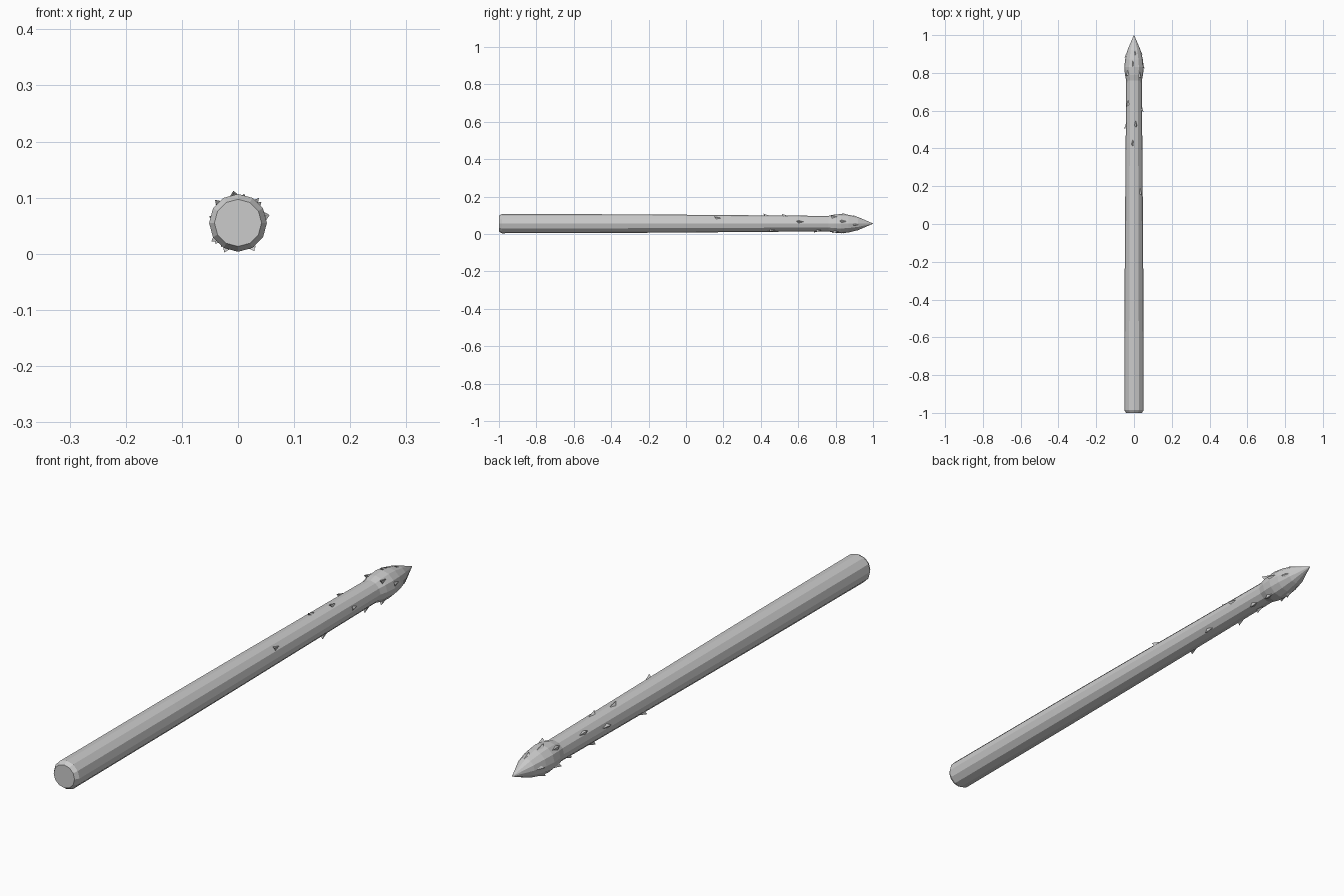
import bpy, bmesh
from math import sin, cos, pi, radians
from mathutils import Vector

if "Cube" in bpy.data.objects:
    bpy.data.objects.remove(bpy.data.objects["Cube"])

CZ = 0.055     # height of the long axis
SIDES = 12


def on_axis(y, r, a):
    return Vector((r * cos(a), y, CZ + r * sin(a)))


def finish(name, bm):
    bmesh.ops.recalc_face_normals(bm, faces=bm.faces)
    me = bpy.data.meshes.new(name)
    bm.to_mesh(me)
    bm.free()
    ob = bpy.data.objects.new(name, me)
    bpy.context.collection.objects.link(ob)
    return ob


def lathe(name, profile):
    bm = bmesh.new()
    rings = [[bm.verts.new(on_axis(y, r, 2 * pi * i / SIDES)) for i in range(SIDES)]
             for y, r in profile]
    for a, b in zip(rings, rings[1:]):
        for i in range(SIDES):
            j = (i + 1) % SIDES
            bm.faces.new((a[i], a[j], b[j], b[i]))
    bm.faces.new(rings[0])
    bm.faces.new(rings[-1])
    return finish(name, bm)


# Tapered shaft with a chamfered butt
shaft_profile = [(-1.0, 0.042), (-0.985, 0.0515), (-0.4, 0.050),
                 (0.0, 0.0475), (0.43, 0.044), (0.78, 0.041)]
lathe("shaft", shaft_profile)

# Swollen pointed head
head_profile = [(0.76, 0.041), (0.79, 0.048), (0.83, 0.0515),
                (0.87, 0.047), (0.92, 0.035), (0.99, 0.005), (1.0, 0.001)]
lathe("head", head_profile)


def radius(y):
    prof = shaft_profile if y < 0.76 else head_profile
    for (y0, r0), (y1, r1) in zip(prof, prof[1:]):
        if y0 <= y <= y1:
            return r0 + (r1 - r0) * (y - y0) / (y1 - y0)
    return prof[-1][1]


# Small backward-pointing barbs: (position along shaft, angle around it)
barbs = [(0.17, 42), (0.43, 98), (0.53, 78), (0.64, 140), (0.61, 14), (0.52, 168),
         (0.46, 305), (0.71, 300), (0.30, 222), (0.58, 235), (0.70, 250),
         (0.79, 50), (0.84, 14), (0.91, 350), (0.80, 135), (0.85, 98), (0.91, 80),
         (0.80, 300), (0.86, 245), (0.80, 215), (0.90, 180)]
bm = bmesh.new()
for y, deg in barbs:
    a = radians(deg)
    r = radius(y)
    w = 0.009 / r
    front = bm.verts.new(on_axis(y + 0.018, radius(y + 0.018) - 0.001, a))
    left = bm.verts.new(on_axis(y - 0.008, radius(y - 0.008) - 0.002, a - w))
    right = bm.verts.new(on_axis(y - 0.008, radius(y - 0.008) - 0.002, a + w))
    tip = bm.verts.new(on_axis(y - 0.018, min(r + 0.010, 0.058), a))
    for f in ((front, left, tip), (front, tip, right), (left, right, tip), (front, right, left)):
        bm.faces.new(f)
finish("barbs", bm)
